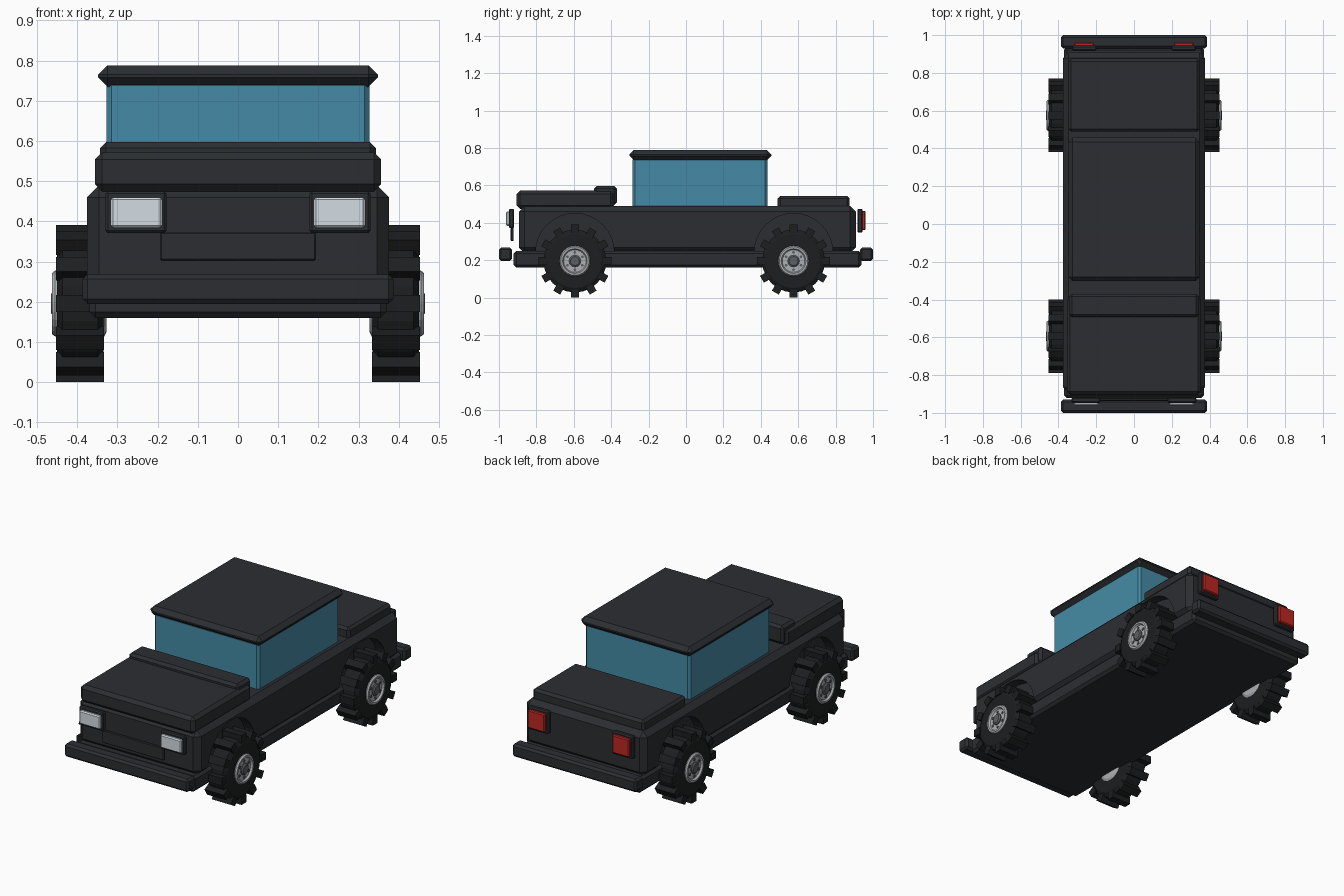
import bpy, bmesh
from math import sin, cos, pi
from mathutils import Matrix, Vector

if "Cube" in bpy.data.objects:
    bpy.data.objects.remove(bpy.data.objects["Cube"])


def material(name, r, g, b):
    m = bpy.data.materials.new(name)
    m.diffuse_color = (r, g, b, 1)
    m.use_nodes = True
    m.node_tree.nodes["Principled BSDF"].inputs["Base Color"].default_value = m.diffuse_color
    return m


PAINT = material("dark_paint", 0.024, 0.027, 0.031)
RUBBER = material("rubber", 0.012, 0.013, 0.014)
GLASS = material("glass", 0.06, 0.26, 0.38)
METAL = material("metal", 0.42, 0.44, 0.46)
DARK_METAL = material("dark_metal", 0.11, 0.12, 0.13)
LENS = material("lens", 0.65, 0.72, 0.76)
RED = material("red_lens", 0.5, 0.02, 0.015)


def finish(bm, name, mat):
    bmesh.ops.recalc_face_normals(bm, faces=bm.faces)
    me = bpy.data.meshes.new(name)
    bm.to_mesh(me)
    bm.free()
    ob = bpy.data.objects.new(name, me)
    bpy.context.collection.objects.link(ob)
    if mat:
        me.materials.append(mat)
    return ob


def box(name, x, y, z, mat=PAINT, chamfer=0.01):
    """Chamfered box from (min, max) ranges."""
    bm = bmesh.new()
    size = [r[1] - r[0] for r in (x, y, z)]
    mid = [(r[1] + r[0]) / 2 for r in (x, y, z)]
    bmesh.ops.create_cube(bm, size=1, matrix=Matrix.Translation(mid) @ Matrix.Diagonal((*size, 1)))
    if chamfer:
        bmesh.ops.bevel(bm, geom=bm.edges[:], offset=chamfer, segments=1, affect='EDGES')
    return finish(bm, name, mat)


def wide(name, half, y, z, mat=PAINT, chamfer=0.01):
    return box(name, (-half, half), y, z, mat, chamfer)


def lathe(bm, profile, centre, side, n=24, closed=False):
    """Spin (x offset, radius) points round the axle."""
    c = Vector(centre)
    rings = [[bm.verts.new(c + Vector((side * x, r * cos(2 * pi * i / n), r * sin(2 * pi * i / n))))
              for i in range(n)] for x, r in profile]
    pairs = list(zip(rings, rings[1:]))
    if closed:
        pairs.append((rings[-1], rings[0]))
    else:
        bm.faces.new(rings[0])
        bm.faces.new(rings[-1])
    for a, b in pairs:
        for i in range(n):
            j = (i + 1) % n
            bm.faces.new((a[i], a[j], b[j], b[i]))


AXLES = {"front": -0.594, "rear": 0.575}

# Lower body with wheel arches
body = wide("body", 0.376, (-0.893, 0.908), (0.237, 0.49), chamfer=0.03)
for end, y in AXLES.items():
    for tag, s in (("right", 1), ("left", -1)):
        bm = bmesh.new()
        lathe(bm, [(-0.07, 0.21), (0.1, 0.21)], (s * 0.39, y, 0.24), s, 32)
        cutter = finish(bm, f"{end}_{tag}_arch_cutter", None)
        cutter.hide_render = True
        cutter.hide_viewport = True
        mod = body.modifiers.new("arch", 'BOOLEAN')
        mod.object = cutter
        mod.solver = 'EXACT'

# Chassis, hood, cowl, trunk, bumpers
wide("chassis", 0.37, (-0.922, 0.937), (0.16, 0.25), chamfer=0.015)
wide("hood", 0.356, (-0.905, -0.385), (0.475, 0.572), chamfer=0.018)
wide("cowl", 0.343, (-0.492, -0.37), (0.495, 0.597), chamfer=0.014)
wide("trunk_lid", 0.348, (0.49, 0.875), (0.475, 0.543), chamfer=0.014)
wide("front_bumper", 0.387, (-1.0, -0.93), (0.195, 0.268), chamfer=0.012)
wide("rear_bumper", 0.387, (0.93, 1.0), (0.195, 0.268), chamfer=0.012)

# Cabin
wide("cabin_glass", 0.327, (-0.285, 0.435), (0.475, 0.75), GLASS, 0.012)
wide("roof", 0.348, (-0.303, 0.457), (0.735, 0.788), PAINT, 0.023)

# Grille and lamps
wide("grille", 0.194, (-0.937, -0.921), (0.302, 0.374), PAINT, 0.004)
for tag, s in (("right", 1), ("left", -1)):
    def span(a, b):
        return (min(s * a, s * b), max(s * a, s * b))
    box(f"{tag}_headlamp_housing", span(0.178, 0.33), (-0.947, -0.919), (0.371, 0.475), PAINT, 0.006)
    box(f"{tag}_headlamp_lens", span(0.188, 0.317), (-0.962, -0.94), (0.384, 0.46), LENS, 0.006)
    box(f"{tag}_tail_lamp_housing", span(0.198, 0.328), (0.917, 0.944), (0.347, 0.475), PAINT, 0.006)
    box(f"{tag}_tail_lamp_lens", span(0.211, 0.316), (0.938, 0.96), (0.361, 0.463), RED, 0.005)

# Wheels
TIRE = [(-0.058, 0.08), (-0.058, 0.145), (-0.044, 0.168), (0.044, 0.168), (0.058, 0.145), (0.058, 0.08)]
RIM = [(-0.066, 0.07), (-0.06, 0.082), (0.062, 0.082), (0.07, 0.076), (0.07, 0.066), (0.06, 0.06)]
HUB = [(0.05, 0.032), (0.066, 0.032), (0.072, 0.024)]
for end, y in AXLES.items():
    for tag, s in (("right", 1), ("left", -1)):
        c = Vector((s * 0.393, y, 0.1955))
        name = f"{end}_{tag}"
        # tyre with twelve tread lugs
        bm = bmesh.new()
        lathe(bm, TIRE, c, s, closed=True)
        for i in range(12):
            m = (Matrix.Translation(c) @ Matrix.Rotation(i * pi / 6, 4, 'X')
                 @ Matrix.Translation((0, 0, 0.173)) @ Matrix.Diagonal((0.12, 0.042, 0.044, 1)))
            bmesh.ops.create_cube(bm, size=1, matrix=m)
        finish(bm, name + "_tire", RUBBER)
        # rim
        bm = bmesh.new()
        lathe(bm, RIM, c, s)
        finish(bm, name + "_rim", METAL)
        # hub cap and ring of bolts
        bm = bmesh.new()
        lathe(bm, HUB, c, s, 12)
        for i in range(6):
            a = (i + 0.5) * pi / 3
            lathe(bm, [(0.055, 0.008), (0.064, 0.008)], c + Vector((0, 0.046 * cos(a), 0.046 * sin(a))), s, 6)
        finish(bm, name + "_hub", DARK_METAL)
